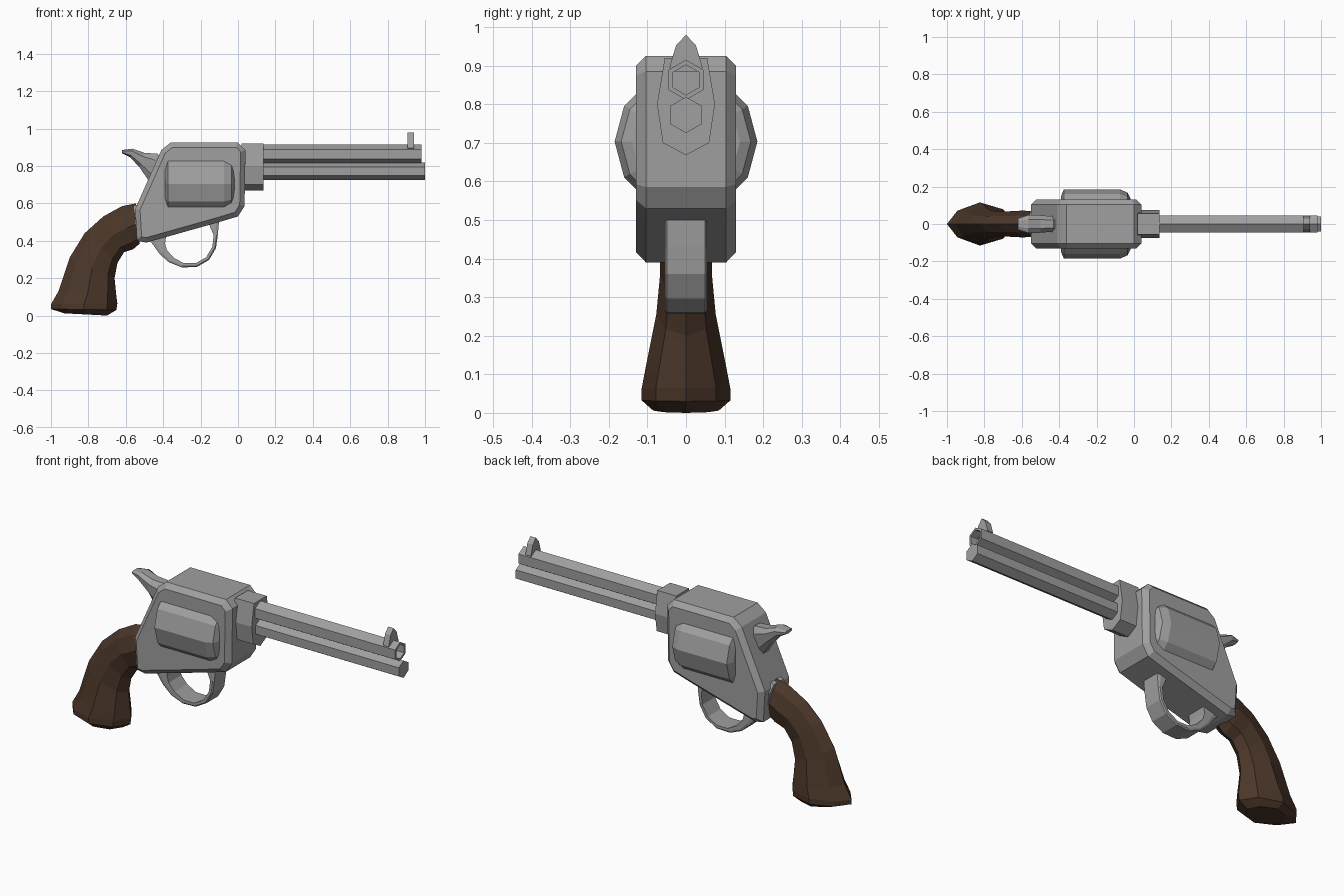
import bpy
import bmesh
import math
from mathutils import Matrix

cube = bpy.data.objects.get("Cube")
if cube:
    bpy.data.objects.remove(cube, do_unlink=True)


def material(name, colour):
    m = bpy.data.materials.new(name)
    m.use_nodes = True
    m.diffuse_color = (*colour, 1)
    bsdf = m.node_tree.nodes["Principled BSDF"]
    bsdf.inputs["Base Color"].default_value = (*colour, 1)
    bsdf.inputs["Roughness"].default_value = 0.6
    return m


STEEL = material("grey steel", (0.35, 0.35, 0.35))
WOOD = material("dark wood", (0.07, 0.037, 0.022))


def finish(name, bm, mat):
    bmesh.ops.recalc_face_normals(bm, faces=bm.faces[:])
    mesh = bpy.data.meshes.new(name)
    bm.to_mesh(mesh)
    bm.free()
    mesh.materials.append(mat)
    obj = bpy.data.objects.new(name, mesh)
    bpy.context.collection.objects.link(obj)
    return obj


def skin(name, rings, mat):
    """Join equal-sized rings of points into a closed tube."""
    bm = bmesh.new()
    loops = [[bm.verts.new(p) for p in ring] for ring in rings]
    n = len(loops[0])
    for a, b in zip(loops, loops[1:]):
        for i in range(n):
            j = (i + 1) % n
            bm.faces.new((a[i], a[j], b[j], b[i]))
    bm.faces.new(loops[0])
    bm.faces.new(loops[-1])
    return finish(name, bm, mat)


def loft(name, sections, shape, mat):
    """Each section spans two side-view points and has a half width;
    shape lists (fraction across, fraction of half width) for one half."""
    full = shape + [(u, -w) for u, w in reversed(shape) if w]
    rings = [[(x0 + (x1 - x0) * u, hw * w, z0 + (z1 - z0) * u) for u, w in full]
             for x0, z0, x1, z1, hw in sections]
    return skin(name, rings, mat)


def lathe_x(name, profile, z, sides, mat, turn=0.0):
    """Turn (x, radius) points about a lengthwise axis."""
    angles = [turn + math.tau * i / sides for i in range(sides)]
    rings = [[(x, r * math.cos(a), z + r * math.sin(a)) for a in angles]
             for x, r in profile]
    return skin(name, rings, mat)


def cross_prism(name, half, x0, x1, mat):
    """Extrude a mirrored (y, z) outline along the length."""
    outline = half + [(-y, z) for y, z in reversed(half) if y]
    return skin(name, [[(x, y, z) for y, z in outline] for x in (x0, x1)], mat)


# Frame: side outline with chamfered rims
outline = [(-0.41, 0.885), (-0.36, 0.925), (0.0, 0.925), (0.04, 0.885),
           (0.035, 0.585), (0.0, 0.53), (-0.11, 0.497), (-0.49, 0.39),
           (-0.54, 0.40), (-0.55, 0.57)]
bm = bmesh.new()
caps = [bm.faces.new([bm.verts.new((x, y, z)) for x, z in outline])
        for y in (-0.13, 0.13)]
n = len(outline)
for i in range(n):
    a, b = caps[0].verts, caps[1].verts
    bm.faces.new((a[i], a[(i + 1) % n], b[(i + 1) % n], b[i]))
bmesh.ops.recalc_face_normals(bm, faces=bm.faces[:])
rims = list({e for f in caps for e in f.edges})
bmesh.ops.bevel(bm, geom=rims, offset=0.026, segments=1, affect='EDGES',
                clamp_overlap=True)
finish("frame", bm, STEEL)

# Rotating drum
lathe_x("drum", [(-0.39, 0.15), (-0.375, 0.185), (-0.075, 0.185),
                 (-0.035, 0.168), (-0.02, 0.14)], 0.703, 12, STEEL)

# Barrel mount
cross_prism("barrel_mount", [(0.055, 0.92), (0.075, 0.80), (0.06, 0.70),
                             (0, 0.668)], 0.02, 0.135, STEEL)

# Barrel with an open bore, and the rod below it
POINT_UP = math.pi / 6
lathe_x("barrel", [(0.1, 0.052), (0.98, 0.052), (0.98, 0.039), (0.80, 0.039)],
        0.863, 6, STEEL, POINT_UP)
lathe_x("ejector_rod", [(0.1, 0.047), (1.0, 0.047)], 0.772, 6, STEEL, POINT_UP)

# Front sight
cross_prism("front_sight", [(0, 0.98), (0.026, 0.952), (0.043, 0.895),
                            (0.03, 0.885)], 0.907, 0.94, STEEL)

# Hammer
loft("hammer", [(-0.62, 0.885, -0.62, 0.868, 0.03),
                (-0.565, 0.892, -0.575, 0.845, 0.047),
                (-0.50, 0.870, -0.525, 0.79, 0.047),
                (-0.43, 0.865, -0.48, 0.725, 0.042),
                (-0.36, 0.80, -0.42, 0.66, 0.04)],
     [(0, 0.5), (0.25, 1), (0.75, 0.9), (1, 0.45)], STEEL)

# Trigger guard: outer point, inner point, half width
loft("trigger_guard", [(-0.50, 0.43, -0.38, 0.45, 0.055),
                       (-0.455, 0.38, -0.39, 0.385, 0.055),
                       (-0.42, 0.33, -0.38, 0.35, 0.055),
                       (-0.37, 0.285, -0.345, 0.31, 0.055),
                       (-0.30, 0.257, -0.29, 0.28, 0.055),
                       (-0.22, 0.26, -0.225, 0.28, 0.055),
                       (-0.155, 0.297, -0.17, 0.312, 0.055),
                       (-0.118, 0.36, -0.137, 0.368, 0.055),
                       (-0.108, 0.43, -0.13, 0.43, 0.055),
                       (-0.10, 0.52, -0.165, 0.51, 0.055)],
     [(0, 0.9), (0.3, 1), (1, 1)], STEEL)

# Collar between frame and grip
loft("grip_collar", [(-0.52, 0.60, -0.49, 0.39, 0.075),
                     (-0.56, 0.585, -0.535, 0.40, 0.07)],
     [(0, 0.6), (0.2, 1), (0.8, 1), (1, 0.6)], STEEL)

# Grip: back point, front point, half width
loft("grip", [(-0.545, 0.60, -0.525, 0.385, 0.066),
              (-0.62, 0.585, -0.56, 0.355, 0.072),
              (-0.72, 0.53, -0.61, 0.338, 0.068),
              (-0.82, 0.44, -0.645, 0.28, 0.067),
              (-0.90, 0.31, -0.66, 0.20, 0.077),
              (-0.96, 0.13, -0.65, 0.10, 0.105),
              (-1.0, 0.06, -0.645, 0.065, 0.115),
              (-1.0, 0.035, -0.65, 0.03, 0.115),
              (-0.93, 0.012, -0.70, 0.0, 0.085)],
     [(0, 0), (0.16, 0.62), (0.5, 1), (0.85, 0.68), (1, 0)], WOOD)
